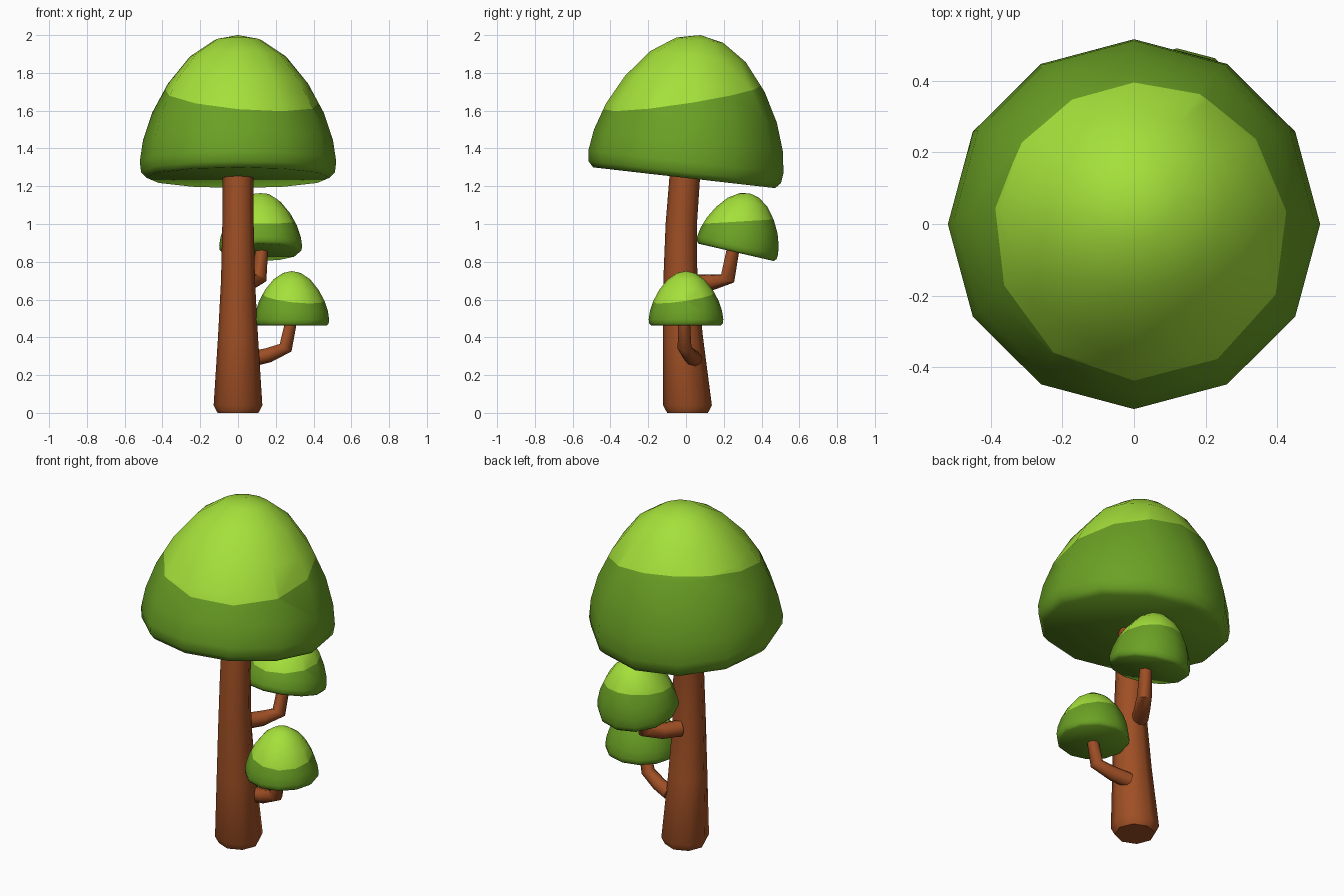
import bpy, bmesh, math
from mathutils import Vector, Matrix

if "Cube" in bpy.data.objects:
    bpy.data.objects.remove(bpy.data.objects["Cube"])


def material(name, rgb):
    m = bpy.data.materials.new(name)
    m.diffuse_color = (*rgb, 1)
    m.use_nodes = True
    m.node_tree.nodes["Principled BSDF"].inputs["Base Color"].default_value = m.diffuse_color
    return m


BARK = material("bark brown", (0.345, 0.078, 0.018))
LEAF = material("leaf green", (0.145, 0.355, 0.018))
LIGHT = material("light leaf green", (0.375, 0.75, 0.043))


def finish(name, bm, mats):
    bmesh.ops.recalc_face_normals(bm, faces=bm.faces)
    me = bpy.data.meshes.new(name)
    bm.to_mesh(me)
    bm.free()
    ob = bpy.data.objects.new(name, me)
    bpy.context.collection.objects.link(ob)
    for m in mats:
        me.materials.append(m)
    bpy.ops.object.select_all(action='DESELECT')
    bpy.context.view_layer.objects.active = ob
    ob.select_set(True)
    bpy.ops.object.shade_smooth_by_angle(angle=math.radians(52))
    return ob


def skin(bm, rings):
    for a, b in zip(rings, rings[1:]):
        n = len(a)
        for i in range(n):
            bm.faces.new((a[i], a[(i + 1) % n], b[(i + 1) % n], b[i]))


def tube(name, points, sides, flat=False):
    """points: (x, y, z, radius); flat keeps every ring level"""
    bm = bmesh.new()
    pos = [Vector(p[:3]) for p in points]
    prev, rot, rings = Vector((0, 0, 1)), Matrix.Identity(3), []
    for i, p in enumerate(points):
        t = (pos[min(i + 1, len(pos) - 1)] - pos[max(i - 1, 0)]).normalized()
        if not flat:
            rot = prev.rotation_difference(t).to_matrix() @ rot
            prev = t
        rings.append([bm.verts.new(pos[i] + rot @ Vector((
            p[3] * math.cos(2 * math.pi * k / sides),
            p[3] * math.sin(2 * math.pi * k / sides), 0))) for k in range(sides)])
    skin(bm, rings)
    bm.faces.new(rings[0])
    bm.faces.new(rings[-1])
    return finish(name, bm, [BARK])


# Dome profile (radius, height) shared by all crowns
DOME = [(0.485, 0), (0.513, 0.03), (0.52, 0.085), (0.503, 0.2), (0.455, 0.345),
        (0.372, 0.5), (0.255, 0.645), (0.125, 0.733)]


def crown(name, base, scale, tilt, cut_z, sx, sy, sides=12):
    """cut plane: z = cut_z + sx*(x-bx) + sy*(y-by); faces above it are light"""
    bm = bmesh.new()
    rings = [[bm.verts.new((r * math.cos(2 * math.pi * k / sides),
                            r * math.sin(2 * math.pi * k / sides), h))
              for k in range(sides)] for r, h in DOME]
    skin(bm, rings)
    bm.faces.new(rings[0])
    tip = bm.verts.new((0, 0, 0.76))
    for k in range(sides):
        bm.faces.new((rings[-1][k], rings[-1][(k + 1) % sides], tip))
    bm.transform(Matrix.Translation(base)
                 @ Matrix.Rotation(-math.radians(tilt), 4, 'X')
                 @ Matrix.Scale(scale, 4))
    co = Vector((base[0], base[1], cut_z))
    no = Vector((-sx, -sy, 1)).normalized()
    bmesh.ops.bisect_plane(bm, geom=bm.verts[:] + bm.edges[:] + bm.faces[:],
                           plane_co=co, plane_no=no)
    for f in bm.faces:
        f.material_index = int((f.calc_center_median() - co).dot(no) > 0)
    return finish(name, bm, [LEAF, LIGHT])


# Trunk, gently bent
tube("trunk", [(0, 0.008, 0, 0.108), (0, 0.008, 0.04, 0.129), (0, -0.016, 0.4, 0.106),
               (0, -0.03, 0.7, 0.09), (0, -0.025, 1.0, 0.083),
               (0, -0.005, 1.27, 0.081)], 8, flat=True)

# Branches
tube("lower_branch", [(0.07, 0.045, 0.285, 0.042), (0.16, 0.02, 0.305, 0.04),
                      (0.252, -0.008, 0.345, 0.037), (0.285, -0.01, 0.5, 0.03)], 8)
tube("upper_branch", [(0, 0.05, 0.69, 0.045), (0.06, 0.14, 0.69, 0.043),
                      (0.112, 0.22, 0.71, 0.04), (0.127, 0.252, 0.88, 0.033)], 8)

# Leaf crowns
crown("main_crown", (0, -0.01, 1.245), 1.0, 6.5, 1.672, -0.085, 0.15)
crown("lower_crown", (0.285, 0, 0.462), 0.38, 0, 0.612, -0.11, 0.15)
crown("upper_crown", (0.12, 0.265, 0.85), 0.422, 13, 1.012, 0.0, 0.06)
